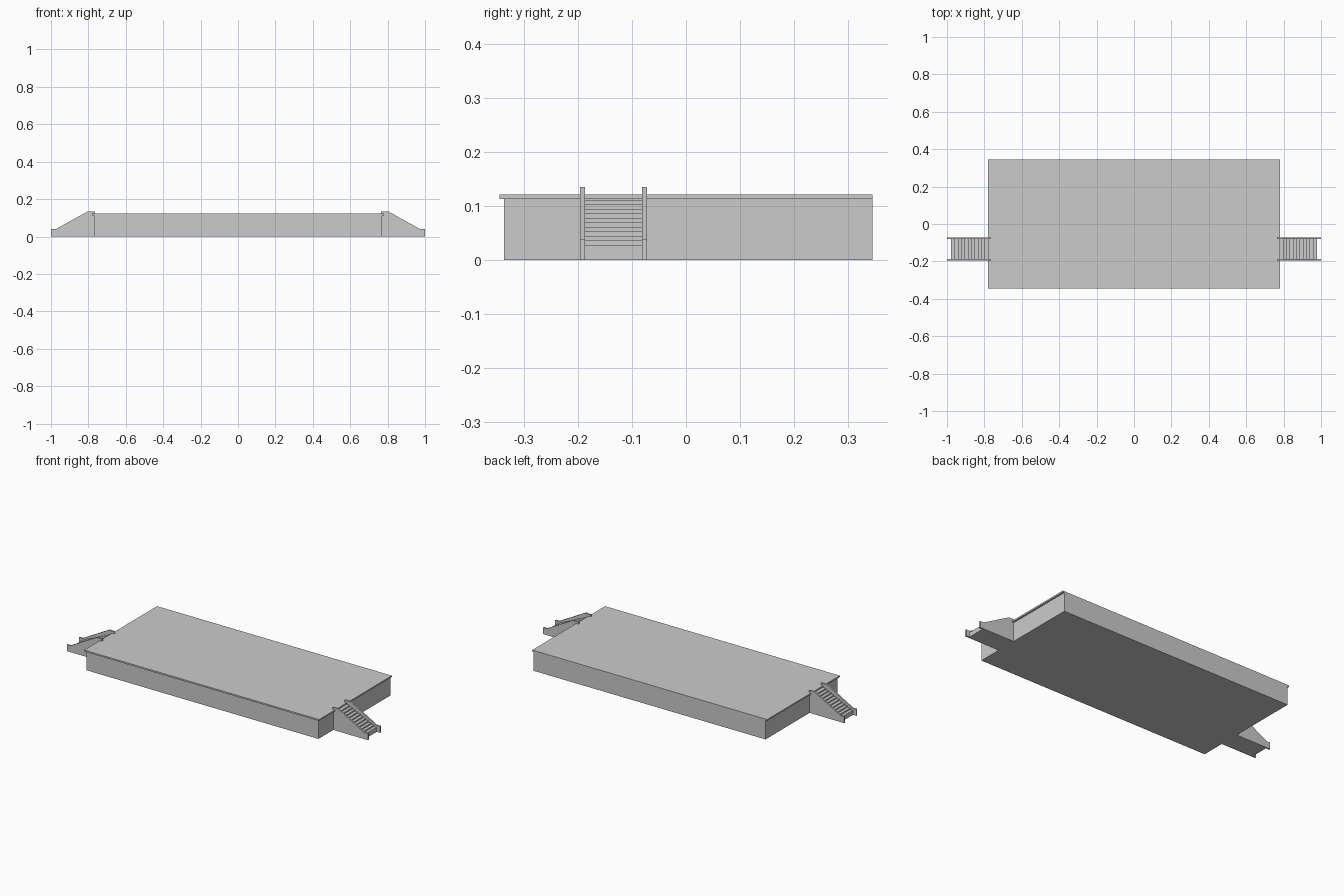
import bpy, bmesh

if "Cube" in bpy.data.objects:
    bpy.data.objects.remove(bpy.data.objects["Cube"])


def box(name, x0, x1, y0, y1, z0, z1):
    bpy.ops.mesh.primitive_cube_add(size=1, location=((x0 + x1) / 2, (y0 + y1) / 2, (z0 + z1) / 2))
    ob = bpy.context.object
    ob.name = name
    ob.scale = (x1 - x0, y1 - y0, z1 - z0)
    return ob


def extruded_profile(name, pts, y0, y1, side):
    """Extrude an x/z outline along y; side = -1 mirrors it to the left end."""
    bm = bmesh.new()
    face = bm.faces.new([bm.verts.new((side * x, y0, z)) for x, z in pts])
    ext = bmesh.ops.extrude_face_region(bm, geom=[face])
    verts = [v for v in ext["geom"] if isinstance(v, bmesh.types.BMVert)]
    bmesh.ops.translate(bm, verts=verts, vec=(0, y1 - y0, 0))
    bmesh.ops.recalc_face_normals(bm, faces=bm.faces)
    mesh = bpy.data.meshes.new(name)
    bm.to_mesh(mesh)
    bm.free()
    ob = bpy.data.objects.new(name, mesh)
    bpy.context.collection.objects.link(ob)
    return ob


# Platform: base with a thin deck overhanging the front and both ends
box("platform_base", -0.77, 0.77, -0.337, 0.345, 0, 0.113)
box("platform_deck", -0.78, 0.78, -0.345, 0.345, 0.113, 0.122)

# Side wall outline, overlapping the deck at the top
wall = [(0.77, 0), (1.0, 0), (1.0, 0.039), (0.975, 0.039), (0.802, 0.135),
        (0.765, 0.135), (0.765, 0.122), (0.77, 0.122)]

# Stepped outline of the stairs
STEPS, RUN, RISE = 11, 0.018, 0.0083
x, z = 0.978, 0.028
steps = [(0.77, 0), (x, 0)]
for i in range(STEPS):
    steps.append((x - i * RUN, z + i * RISE))
    end = 0.77 if i == STEPS - 1 else x - (i + 1) * RUN
    steps.append((end, z + i * RISE))

# One staircase with two walls at each end
for label, side in (("right", 1), ("left", -1)):
    extruded_profile(f"stairs_{label}", steps, -0.187, -0.081, side)
    extruded_profile(f"stair_wall_front_{label}", wall, -0.196, -0.187, side)
    extruded_profile(f"stair_wall_back_{label}", wall, -0.081, -0.072, side)
